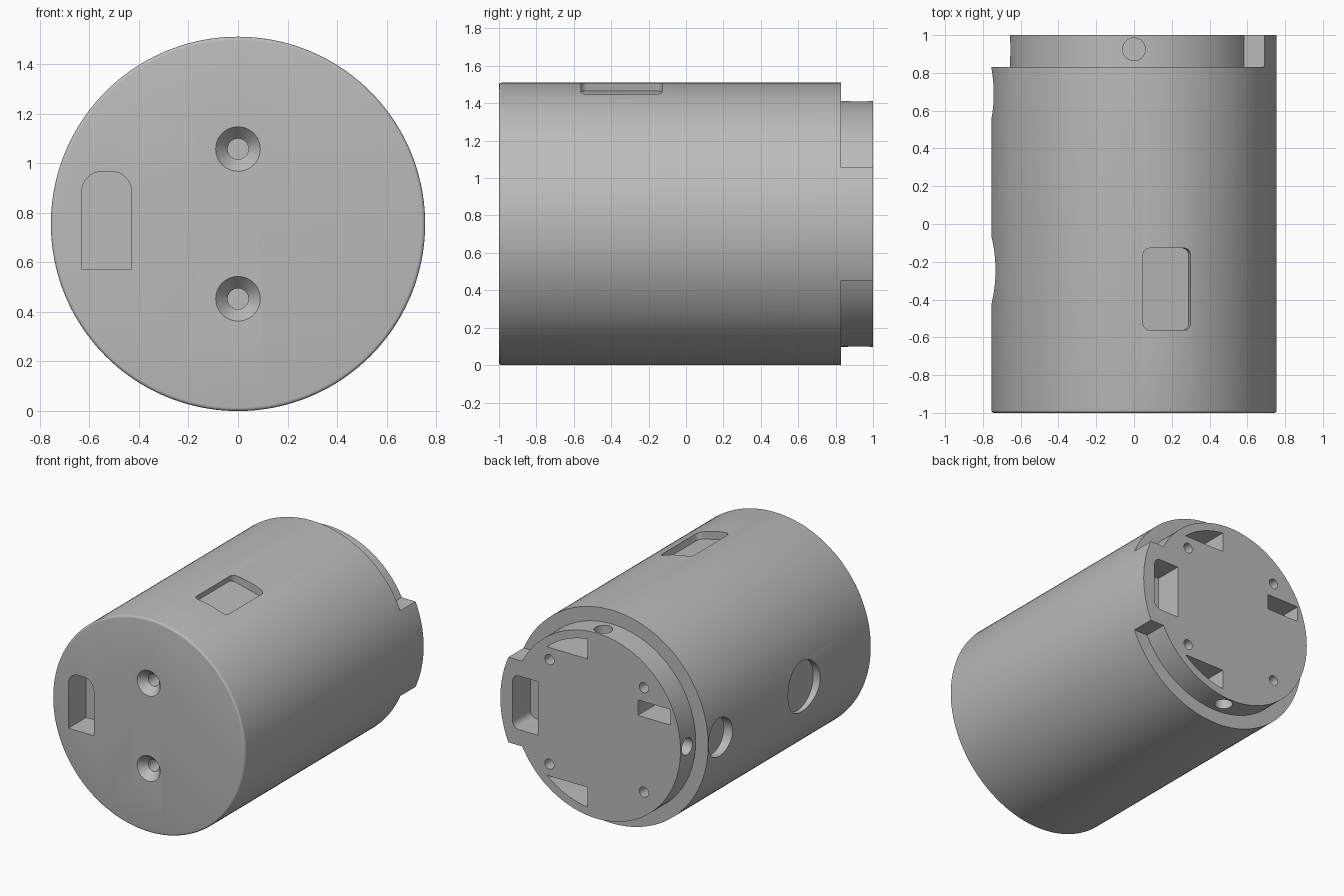
import bpy, bmesh, math
from mathutils import Vector

CZ = 0.755            # height of the long axis
R, NECK = 0.755, 0.657
SHOULDER = 0.83

old = bpy.data.objects.get("Cube")
if old:
    bpy.data.objects.remove(old, do_unlink=True)

grey = bpy.data.materials.new("plain_grey")
grey.use_nodes = True
colour = (0.5, 0.5, 0.5, 1)
grey.diffuse_color = colour
grey.node_tree.nodes["Principled BSDF"].inputs["Base Color"].default_value = colour


def finish(name, bm):
    bmesh.ops.recalc_face_normals(bm, faces=bm.faces[:])
    mesh = bpy.data.meshes.new(name)
    bm.to_mesh(mesh)
    bm.free()
    mesh.materials.append(grey)
    ob = bpy.data.objects.new(name, mesh)
    bpy.context.collection.objects.link(ob)
    return ob


def lathe(name, profile, steps, centre=(0, 0), closed=False):
    """Turn (radius, y) points about a line parallel to y."""
    bm = bmesh.new()
    cx, cz = centre
    vs = [bm.verts.new((cx + r, y, CZ + cz)) for r, y in profile]
    pairs = list(zip(vs, vs[1:])) + ([(vs[-1], vs[0])] if closed else [])
    es = [bm.edges.new(p) for p in pairs]
    bmesh.ops.spin(bm, geom=vs + es, cent=(cx, 0, CZ + cz), axis=(0, 1, 0),
                   angle=math.tau, steps=steps)
    bmesh.ops.remove_doubles(bm, verts=bm.verts[:], dist=1e-5)
    if not closed:
        bmesh.ops.holes_fill(bm, edges=[e for e in bm.edges if e.is_boundary], sides=0)
    return finish(name, bm)


def prism(name, points, origin, u, v, w, depth):
    """Extrude a flat outline along w."""
    o, u, v, w = (Vector(a) for a in (origin, u, v, w))
    bm = bmesh.new()
    face = bm.faces.new([bm.verts.new(o + u * a + v * b) for a, b in points])
    ext = bmesh.ops.extrude_face_region(bm, geom=[face])["geom"]
    bmesh.ops.translate(bm, vec=w * depth,
                        verts=[g for g in ext if isinstance(g, bmesh.types.BMVert)])
    return finish(name, bm)


def arc(cx, cy, r, a0, a1, n):
    return [(cx + r * math.cos(math.radians(a0 + (a1 - a0) * i / n)),
             cy + r * math.sin(math.radians(a0 + (a1 - a0) * i / n))) for i in range(n + 1)]


def circle(r):
    return arc(0, 0, r, 0, 360, 48)[:-1]


def rounded(w, h, radii):
    """Rectangle with corner radii, from the upper right anticlockwise."""
    pts = []
    for i, (sx, sy) in enumerate([(1, 1), (-1, 1), (-1, -1), (1, -1)]):
        r = radii[i]
        if r:
            pts += arc(sx * (w / 2 - r), sy * (h / 2 - r), r, 90 * i, 90 * i + 90, 8)
        else:
            pts.append((sx * w / 2, sy * h / 2))
    return pts


def radial(name, points, angle, y, floor):
    """Cutter reaching outwards from a flat floor at the given radius."""
    w = Vector((math.cos(angle), 0, math.sin(angle)))
    u = Vector((math.sin(angle), 0, -math.cos(angle)))
    return prism(name, points, Vector((0, y, CZ)) + w * floor, u, (0, 1, 0), w, 0.3)


def cut(target, cutter):
    cutter.hide_render = True
    mod = target.modifiers.new("cut", 'BOOLEAN')
    mod.operation, mod.solver, mod.object = 'DIFFERENCE', 'EXACT', cutter
    bpy.ops.object.select_all(action='DESELECT')
    bpy.context.view_layer.objects.active = target
    target.select_set(True)
    bpy.ops.object.modifier_apply(modifier=mod.name)
    bpy.data.objects.remove(cutter, do_unlink=True)


# Main cylinder with a softened front rim
F = 0.014
rim = [(R - F + a, -1 + F + b) for a, b in arc(0, 0, F, -90, 0, 4)]
body = lathe("cylinder_body", rim + [(R, 1)], 160)

# Reduced neck, leaving a locating tab on the left
ring = lathe("neck_cutter", [(NECK, SHOULDER), (1, SHOULDER), (1, 1.2), (NECK, 1.2)],
             160, closed=True)
tab = prism("tab_keep", rounded(1.2, 0.604, [0] * 4), (1.1, 0.7, CZ),
            (1, 0, 0), (0, 0, 1), (0, 1, 0), 0.7)
cut(ring, tab)
cut(body, ring)

# Countersunk screw holes in the front
for s in (1, -1):
    cut(body, lathe("screw_cutter", [(0.14, -1.05), (0.09, -1), (0.042, -0.945),
                                     (0.042, -0.8)], 48, (0, 0.302 * s)))

# Arched socket in the front and matching socket in the tab end
X, Y, Z = (1, 0, 0), (0, 1, 0), (0, 0, 1)
cut(body, prism("front_socket", rounded(0.2, 0.396, [0.08, 0.08, 0, 0]),
                (-0.53, -1.1, CZ + 0.013), X, Z, Y, 0.3))
cut(body, prism("back_socket", rounded(0.2, 0.38, [0.05, 0, 0, 0.05]),
                (0.56, 0.8, CZ), X, Z, Y, 0.4))

# Segment pockets above and below, and a slot on the right of the back
lo, out, edge = 0.455, 0.6, 0.07
a0 = math.degrees(math.asin(lo / out))
a1 = math.degrees(math.acos(edge / out))
segment = arc(0, 0, out, a0, a1, 12) + [(edge, lo)]
for s in (1, -1):
    cut(body, prism("segment_pocket", segment, (0, 0.65, CZ), X, (0, 0, s), Y, 0.6))
cut(body, prism("back_slot", rounded(0.255, 0.11, [0] * 4), (-0.45, 0.65, CZ + 0.215),
                X, Z, Y, 0.6))

# Four pin holes in the back
for sx in (1, -1):
    for sz in (1, -1):
        cut(body, prism("pin_hole", circle(0.036), (0.37 * sx, 0.85, CZ + 0.37 * sz),
                        X, Z, Y, 0.4))

# Radial holes round the neck: top, right and bottom
for q in (1, 2, 3):
    cut(body, radial("neck_hole", circle(0.06), q * math.pi / 2, 0.925, 0.53))

# Shallow window on top and two round recesses on the right
cut(body, radial("top_window", rounded(0.258, 0.434, [0.035] * 4),
                 math.radians(76.5), -0.345, 0.7))
cut(body, radial("large_recess", circle(0.18), math.pi, -0.245, 0.7))
cut(body, radial("small_recess", circle(0.135), math.pi, 0.69, 0.685))

# Smooth walls, crisp edges
bpy.ops.object.select_all(action='DESELECT')
body.select_set(True)
bpy.context.view_layer.objects.active = body
bpy.ops.object.shade_smooth_by_angle(angle=math.radians(30))
